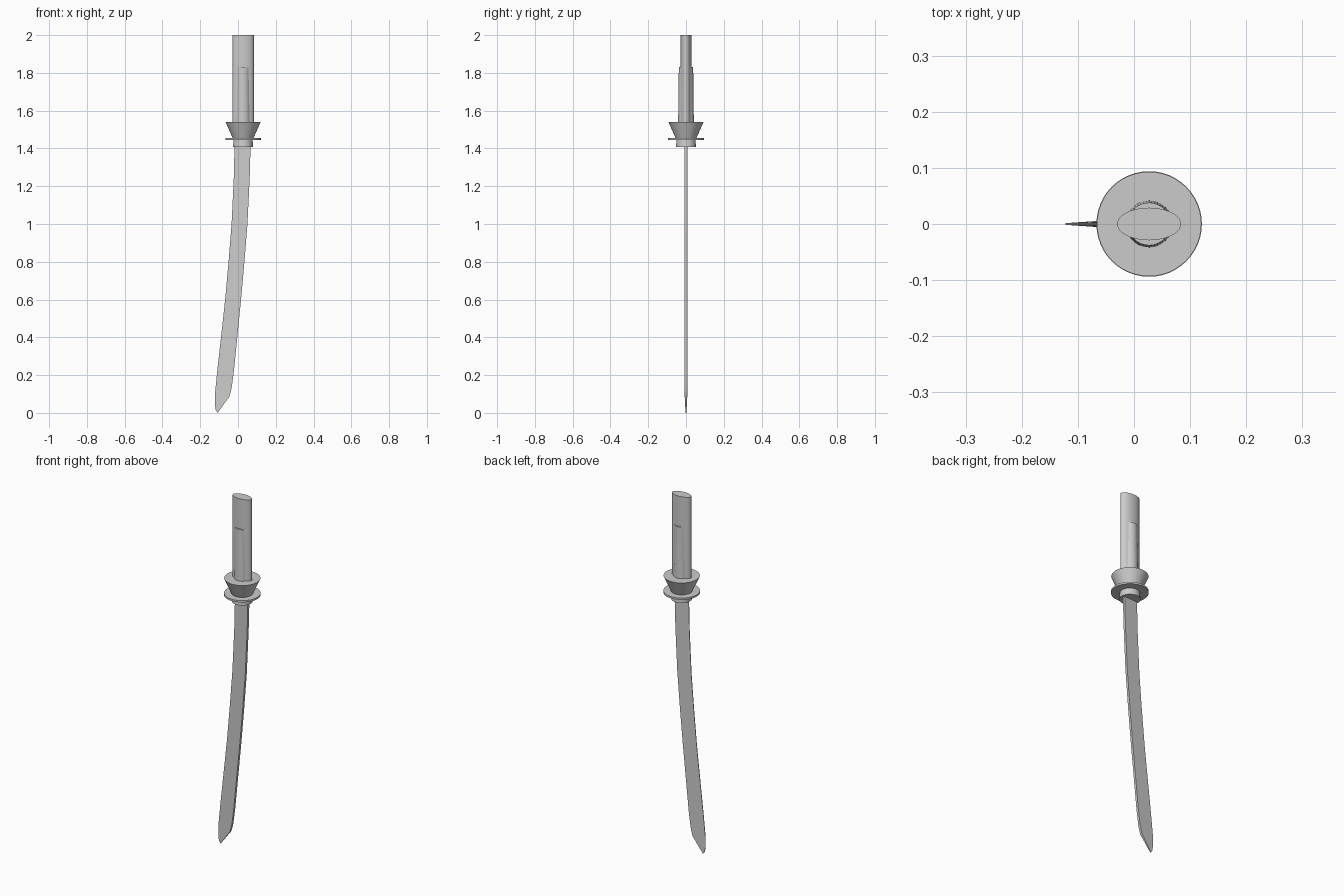
import bpy, bmesh, math

if "Cube" in bpy.data.objects:
    bpy.data.objects.remove(bpy.data.objects["Cube"])

CX = 0.027  # shared axis of handle and guard


def lathe(name, rings, sides=48):
    """Stack of (rx, ry, z) ellipses, capped at both ends."""
    bm = bmesh.new()
    loops = []
    for rx, ry, z in rings:
        loops.append([bm.verts.new((CX + rx * math.cos(2 * math.pi * i / sides),
                                    ry * math.sin(2 * math.pi * i / sides), z))
                      for i in range(sides)])
    skin(bm, loops)
    return finish(bm, name)


def skin(bm, loops):
    n = len(loops[0])
    for a, b in zip(loops, loops[1:]):
        for i in range(n):
            j = (i + 1) % n
            bm.faces.new((a[i], a[j], b[j], b[i]))
    bm.faces.new(loops[0])
    bm.faces.new(loops[-1])


def finish(bm, name):
    bmesh.ops.recalc_face_normals(bm, faces=bm.faces)
    mesh = bpy.data.meshes.new(name)
    bm.to_mesh(mesh)
    bm.free()
    ob = bpy.data.objects.new(name, mesh)
    bpy.context.collection.objects.link(ob)
    bpy.context.view_layer.objects.active = ob
    ob.select_set(True)
    bpy.ops.object.shade_smooth_by_angle(angle=math.radians(30))
    ob.select_set(False)
    return ob


# Handle: oval grip with a slightly tapered round sleeve around its lower part
lathe("grip", [(0.057, 0.029, 1.50), (0.057, 0.029, 2.0)])
lathe("grip_sleeve", [(0.042, 0.042, 1.50), (0.038, 0.038, 1.83)])

# Guard: flared cup, thin disc and collar
lathe("guard_cup", [(0.053, 0.053, 1.45), (0.093, 0.093, 1.54)])
lathe("guard_disc", [(0.094, 0.094, 1.445), (0.094, 0.094, 1.455)])
lathe("blade_collar", [(0.053, 0.053, 1.408), (0.050, 0.050, 1.45)])

# Blade: curved wedge, thin cutting edge at -x, thick spine at +x
# each station: edge x, edge z, spine x, spine z
stations = [
    (-0.018, 1.43, 0.067, 1.43),
    (-0.022, 1.25, 0.062, 1.25),
    (-0.034, 1.00, 0.050, 1.00),
    (-0.050, 0.80, 0.034, 0.80),
    (-0.068, 0.60, 0.016, 0.60),
    (-0.090, 0.40, -0.004, 0.40),
    (-0.110, 0.22, -0.022, 0.22),
    (-0.122, 0.10, -0.034, 0.13),
    (-0.122, 0.04, -0.046, 0.085),
    (-0.118, 0.015, -0.085, 0.032),
    (-0.108, 0.0, -0.106, 0.003),
]
bm = bmesh.new()
loops = []
for ex, ez, sx, sz in stations:
    t = 0.002 + 0.005 * min(1.0, (sx - ex) / 0.08)
    loops.append([bm.verts.new(p) for p in (
        (ex, -0.0015, ez), (sx, -t, sz), (sx, t, sz), (ex, 0.0015, ez))])
skin(bm, loops)
finish(bm, "blade")
